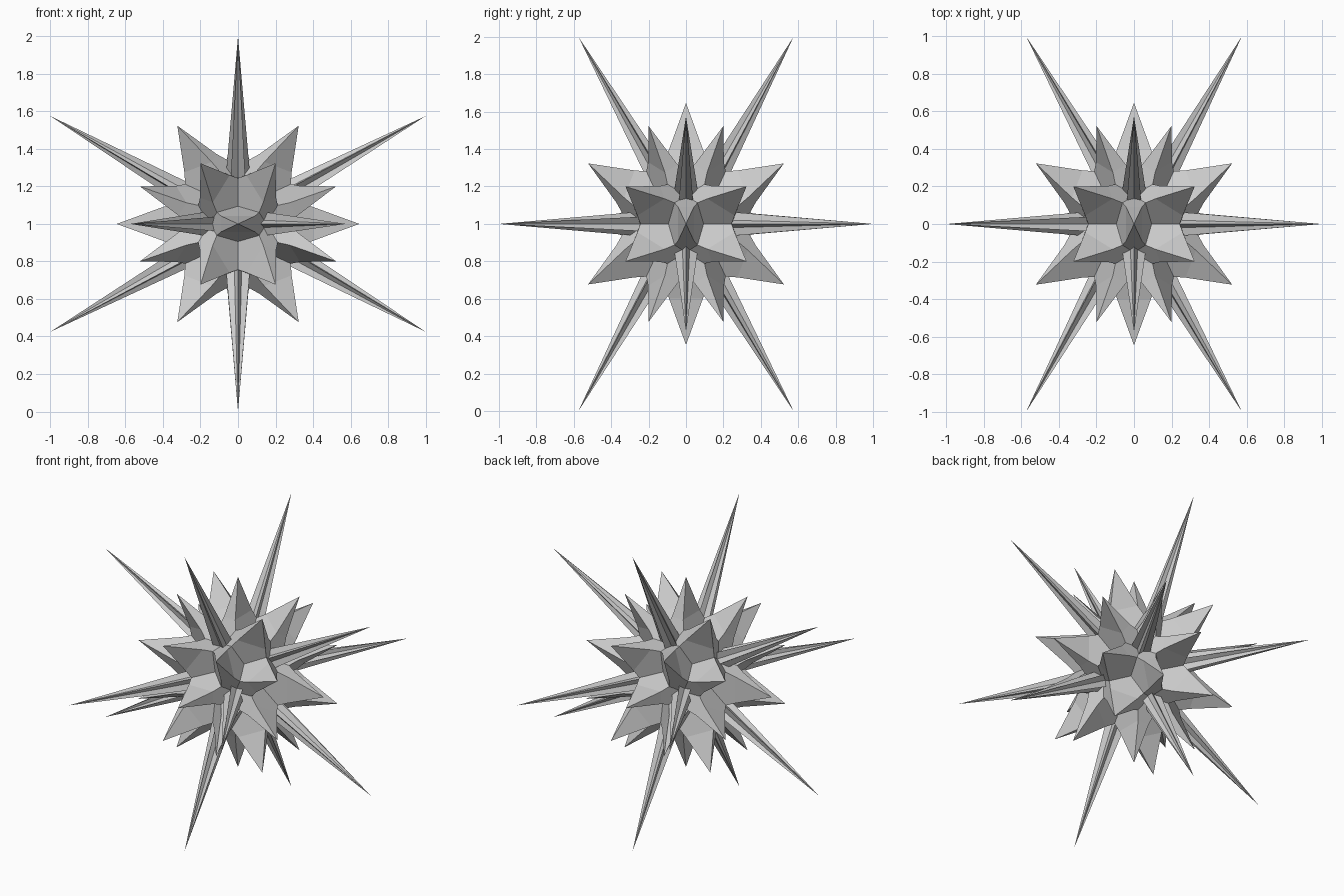
import bpy, bmesh, math
from mathutils import Vector

if "Cube" in bpy.data.objects:
    bpy.data.objects.remove(bpy.data.objects["Cube"])

PHI = (1 + 5 ** 0.5) / 2
CENTRE = Vector((0, 0, 1))


def cyclic(a, b):
    """All sign choices and cyclic orders of (0, a, b)."""
    pts = []
    for s in (1, -1):
        for t in (1, -1):
            v = (0, s * a, t * b)
            pts += [Vector(v), Vector((v[2], v[0], v[1])), Vector((v[1], v[2], v[0]))]
    return pts


def finish(bm, name):
    bmesh.ops.recalc_face_normals(bm, faces=bm.faces)
    bmesh.ops.translate(bm, verts=bm.verts, vec=CENTRE)
    me = bpy.data.meshes.new(name)
    bm.to_mesh(me)
    bm.free()
    bpy.context.collection.objects.link(bpy.data.objects.new(name, me))


def add_spike(bm, tip, rings):
    """Closed pointed solid: tip followed by rings of points, then a base cap."""
    top = bm.verts.new(tip)
    loops = [[bm.verts.new(p) for p in ring] for ring in rings]
    n = len(loops[0])
    for i in range(n):
        j = (i + 1) % n
        bm.faces.new((top, loops[0][i], loops[0][j]))
        for a, b in zip(loops, loops[1:]):
            bm.faces.new((a[i], b[i], b[j], a[j]))
    bm.faces.new(loops[-1][::-1])


axes = [v.normalized() for v in cyclic(1, PHI)]
tips = cyclic(0.575, 1.0)

# faceted core
bm = bmesh.new()
for v in axes:
    bm.verts.new(v * 0.27)
for s in (1, -1):
    for t in (1, -1):
        for u in (1, -1):
            bm.verts.new(Vector((s, t, u)).normalized() * 0.26)
for v in cyclic(PHI, 1 / PHI):
    bm.verts.new(v.normalized() * 0.26)
bmesh.ops.convex_hull(bm, input=bm.verts)
finish(bm, "core")

# thirty broad short spikes, one between each pair of neighbouring axes
bm = bmesh.new()
for i, a in enumerate(axes):
    for b in axes[i + 1:]:
        if a.dot(b) < 0.4:
            continue
        d = (a + b).normalized()
        w = (a - b).normalized()
        n = d.cross(w)
        rings = []
        for r, hw, hn in ((0.40, 0.09, 0.042), (0.20, 0.17, 0.11)):
            rings.append([d * r + w * hw * p + n * hn * q
                          for p, q in ((1, 1), (-1, 1), (-1, -1), (1, -1))])
        add_spike(bm, d * 0.647, rings)
finish(bm, "short_spikes")

# twelve long needles with star-shaped sections
bm = bmesh.new()
for a, tip in zip(axes, tips):
    side = Vector([1.0 if abs(c) < 1e-6 else 0.0 for c in a])
    up = a.cross(side)
    ring = []
    for k in range(10):
        ang = math.pi * k / 5
        rad = 0.07 if k % 2 == 0 else 0.035
        ring.append(a * 0.26 + up * rad * math.cos(ang) + side * rad * math.sin(ang))
    add_spike(bm, tip, [ring])
finish(bm, "long_spikes")
